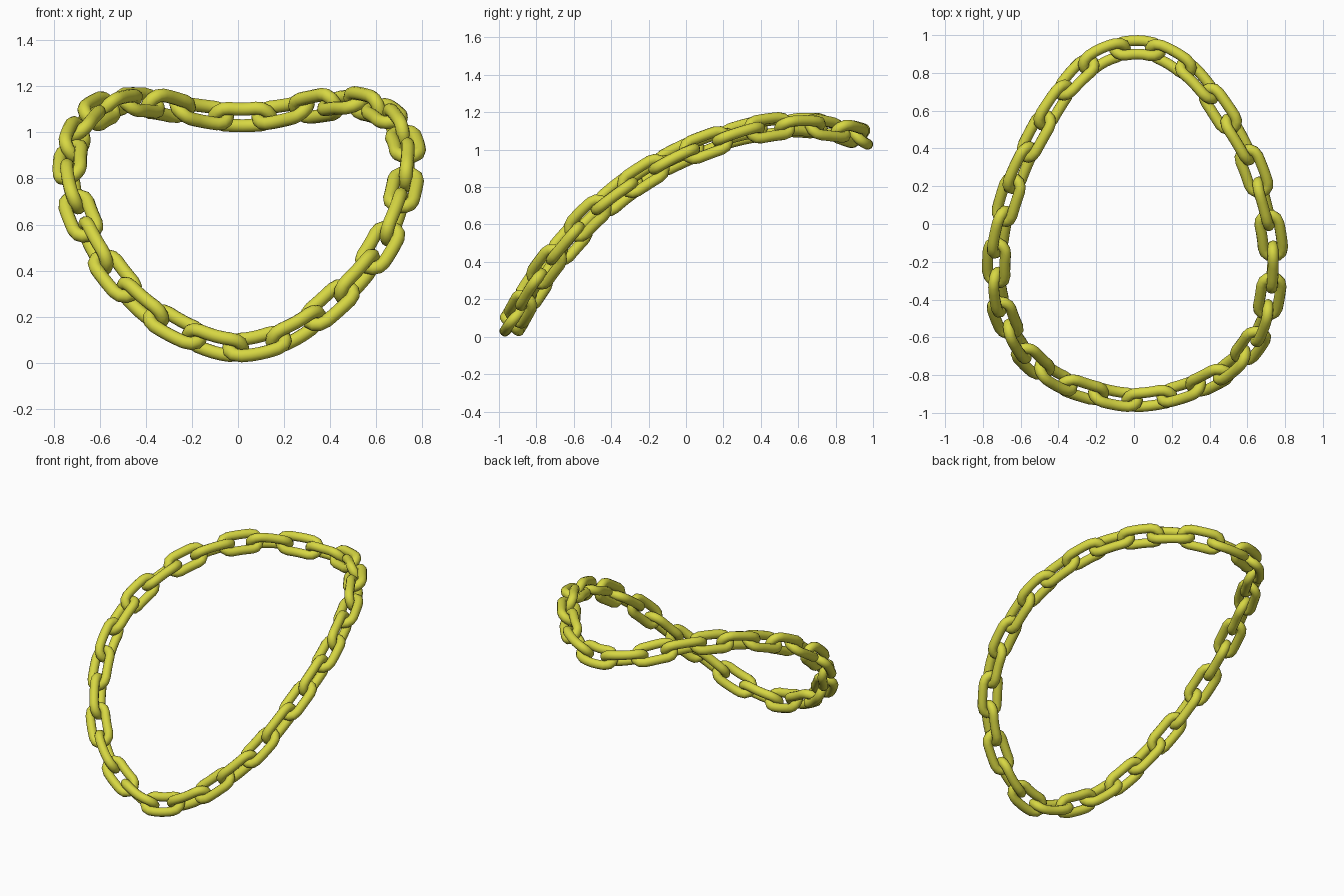
import bpy
import bmesh
import math
from mathutils import Vector

if "Cube" in bpy.data.objects:
    bpy.data.objects.remove(bpy.data.objects["Cube"])

LINKS = 31
HALF_WIDTH = 0.051      # tube centre to link axis
TUBE = 0.029
TUBE_SIDES = 12
START = 0.085           # arc position of the first link

# Centre line of the necklace, counter-clockwise from the front
PATH = [Vector(p) for p in (
    (0, -.932, .066), (.24, -.892, .133), (.452, -.798, .3), (.6, -.67, .47),
    (.698, -.483, .675), (.737, -.2, .877), (.71, .03, .995), (.618, .327, 1.095),
    (.48, .573, 1.13), (.322, .783, 1.11), (.16, .9, 1.078), (0, .935, 1.065),
    (-.19, .88, 1.087), (-.36, .72, 1.125), (-.512, .48, 1.125), (-.635, .22, 1.07),
    (-.717, -.08, .947), (-.725, -.33, .79), (-.673, -.525, .613), (-.567, -.697, .42),
    (-.415, -.818, .25), (-.223, -.892, .128))]
LOOP_NORMAL = Vector((0, -1, 1)).normalized()


def spline(points, steps=24):
    """Closed smooth curve through the points."""
    out, n = [], len(points)
    for i in range(n):
        a, b, c, d = (points[(i + k) % n] for k in (-1, 0, 1, 2))
        for j in range(steps):
            t = j / steps
            out.append(b + (c - a) * t / 2
                       + (a - b * 2.5 + c * 2 - d / 2) * t ** 2
                       + (b * 3 - a - c * 3 + d) * t ** 3 / 2)
    return out


curve = spline(PATH)
lengths = [0.0]
for i, p in enumerate(curve):
    lengths.append(lengths[-1] + (curve[(i + 1) % len(curve)] - p).length)
TOTAL = lengths[-1]
PITCH = TOTAL / LINKS
HALF_LENGTH = PITCH / 2 + TUBE


def at(s):
    """Point on the centre line at arc length s."""
    s %= TOTAL
    i = next(k for k in range(len(curve)) if lengths[k + 1] >= s)
    t = (s - lengths[i]) / (lengths[i + 1] - lengths[i])
    return curve[i].lerp(curve[(i + 1) % len(curve)], t)


def frame(s, angle):
    """Centre and the link's sideways and face directions at s."""
    tangent = (at(s + 0.06) - at(s - 0.06)).normalized()
    side = LOOP_NORMAL.cross(tangent).normalized()
    up = tangent.cross(side)
    c, n = math.cos(angle), math.sin(angle)
    return at(s), side * c + up * n, up * c - side * n


def link_outline():
    """Stadium outline as (along, across, outward angle)."""
    straight = HALF_LENGTH - HALF_WIDTH
    pts = []
    for end in (0, math.pi):
        shift = straight * math.cos(end)
        for k in range(7):
            a = end - math.pi / 2 + math.pi * k / 6
            pts.append((shift + HALF_WIDTH * math.cos(a), HALF_WIDTH * math.sin(a), a))
        for k in (1, 2, 3):
            f = shift * (1 - k / 2)
            pts.append((f, HALF_WIDTH * math.cos(end), end + math.pi / 2))
    return pts


gold = bpy.data.materials.new("yellow_metal")
gold.use_nodes = True
colour = (0.68, 0.68, 0.055, 1)
gold.diffuse_color = colour
gold.node_tree.nodes["Principled BSDF"].inputs["Base Color"].default_value = colour


def make_link(index):
    """One link, bent gently along the centre line."""
    bm = bmesh.new()
    rings = []
    middle = START + index * PITCH
    # Links alternate by a quarter turn; the odd count closes with a
    # gradual quarter twist along one side of the loop
    left = LINKS - index
    twist = min(max((left - 5) / 10, 0), 1)
    angle = math.pi / 2 * (left % 2 + twist)
    for along, across, a in link_outline():
        ring = []
        for k in range(TUBE_SIDES):
            b = math.tau * k / TUBE_SIDES
            out = TUBE * math.cos(b)
            centre, side, up = frame(middle + along + out * math.cos(a), angle)
            ring.append(bm.verts.new(centre + side * (across + out * math.sin(a))
                                     + up * TUBE * math.sin(b)))
        rings.append(ring)
    for i, ring in enumerate(rings):
        following = rings[(i + 1) % len(rings)]
        for k in range(TUBE_SIDES):
            m = (k + 1) % TUBE_SIDES
            bm.faces.new((ring[k], following[k], following[m], ring[m]))
    bmesh.ops.recalc_face_normals(bm, faces=bm.faces)
    for face in bm.faces:
        face.smooth = True
    name = f"chain_link_{index + 1}"
    mesh = bpy.data.meshes.new(name)
    bm.to_mesh(mesh)
    bm.free()
    mesh.materials.append(gold)
    obj = bpy.data.objects.new(name, mesh)
    bpy.context.scene.collection.objects.link(obj)


for number in range(LINKS):
    make_link(number)
